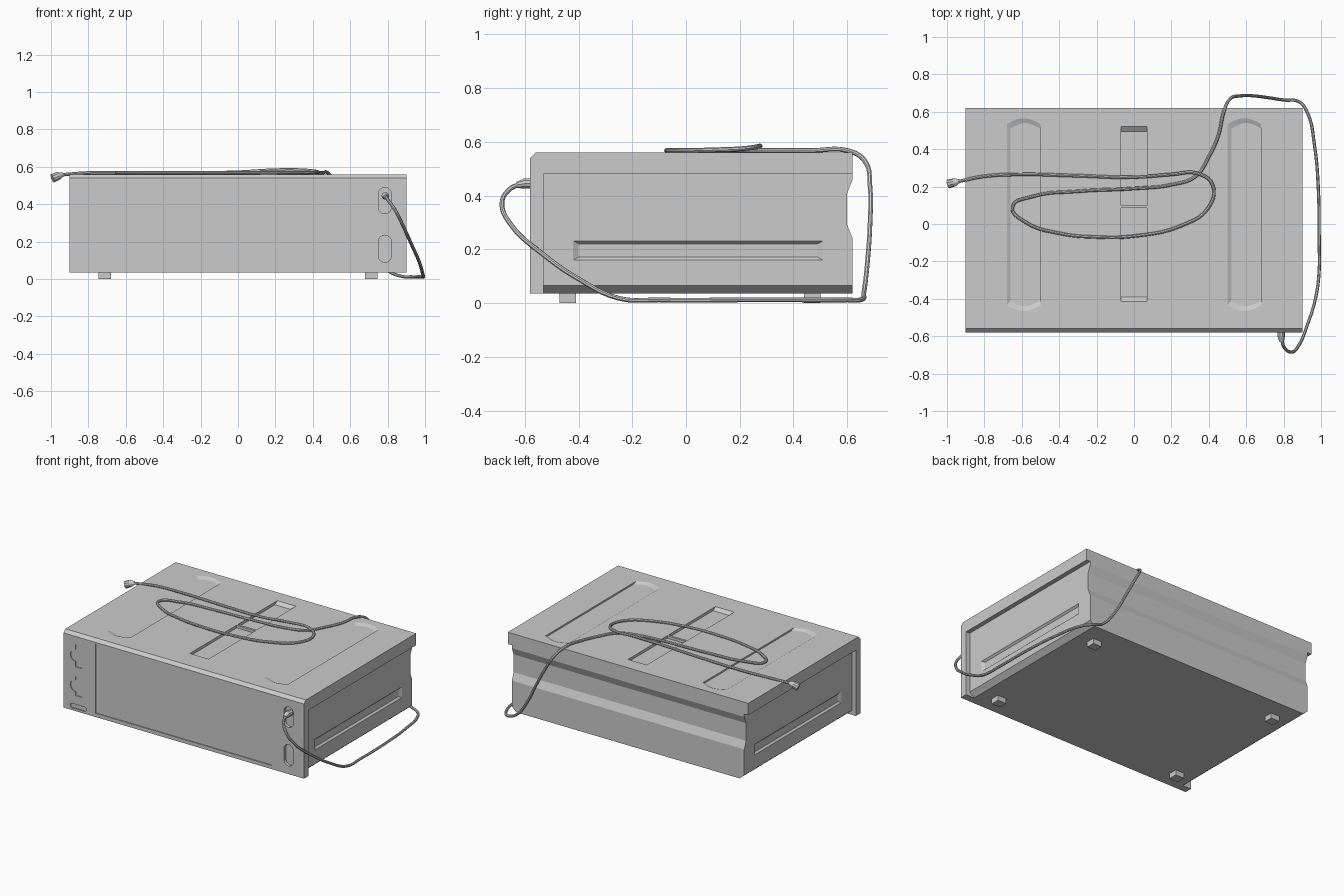
import bpy, bmesh, math
from mathutils import Vector

cube = bpy.data.objects.get("Cube")
if cube:
    bpy.data.objects.remove(cube, do_unlink=True)

grey = bpy.data.materials.new("plain_grey")
grey.use_nodes = True
COLOUR = (0.6, 0.6, 0.6, 1)
grey.diffuse_color = COLOUR
grey.node_tree.nodes["Principled BSDF"].inputs["Base Color"].default_value = COLOUR


def loft(name, ring_a, ring_b):
    """Closed solid between two matching outlines."""
    bm = bmesh.new()
    a = [bm.verts.new(p) for p in ring_a]
    b = [bm.verts.new(p) for p in ring_b]
    n = len(a)
    bm.faces.new(a)
    bm.faces.new(b)
    for i in range(n):
        j = (i + 1) % n
        bm.faces.new((a[i], a[j], b[j], b[i]))
    bmesh.ops.recalc_face_normals(bm, faces=bm.faces)
    mesh = bpy.data.meshes.new(name)
    bm.to_mesh(mesh)
    bm.free()
    mesh.materials.append(grey)
    obj = bpy.data.objects.new(name, mesh)
    bpy.context.collection.objects.link(obj)
    return obj


def activate(obj):
    bpy.ops.object.select_all(action="DESELECT")
    obj.select_set(True)
    bpy.context.view_layer.objects.active = obj


def cut(target, ring_mouth, ring_floor):
    """Carve a recess from its mouth outline down to its floor outline."""
    mouth = [Vector(p) for p in ring_mouth]
    floor = [Vector(p) for p in ring_floor]
    outer = [m + (m - f) * 0.3 for m, f in zip(mouth, floor)]
    cutter = loft("cutter", outer, floor)
    cutter.hide_render = True
    mod = target.modifiers.new("recess", "BOOLEAN")
    mod.operation, mod.solver, mod.object = "DIFFERENCE", "EXACT", cutter
    activate(target)
    bpy.ops.object.modifier_apply(modifier=mod.name)
    bpy.data.objects.remove(cutter, do_unlink=True)


def rect(u0, u1, v0, v1):
    return [(u0, v0), (u1, v0), (u1, v1), (u0, v1)]


def pill(cu, cv, w, h, steps=10):
    """Stadium outline, rounded on its shorter ends."""
    r = min(w, h) / 2
    pts = []
    for i in range(2 * steps + 2):
        second = i > steps
        t = math.pi * (i - second) / steps
        side = -1 if second else 1
        if h >= w:
            pts.append((cu + r * math.cos(t), cv + side * (h / 2 - r) + r * math.sin(t)))
        else:
            pts.append((cu - r * math.sin(t) - side * (w / 2 - r), cv + r * math.cos(t)))
    return pts


def on_front(pts, y):
    return [(u, y, v) for u, v in pts]


def on_top(pts, z):
    return [(u, v, z) for u, v in pts]


def on_side(pts, x):
    return [(x, u, v) for u, v in pts]


# Casing: side profile swept across the width
FRONT, TOP, SIDE, PANEL = -0.58, 0.56, 0.9, 0.87
profile = [(FRONT, 0.035), (FRONT, 0.54), (-0.56, TOP), (0.62, TOP), (0.62, 0.46),
           (0.6, 0.41), (0.6, 0.29), (0.62, 0.24), (0.62, 0.035)]
casing = loft("casing", on_side(profile, -SIDE), on_side(profile, SIDE))

for s in (1, -1):
    # Side panel recess, tucked under at the bottom
    section = [(0.95, 0.48), (PANEL, 0.48), (PANEL, 0.065), (0.835, 0.035), (0.83, 0), (0.95, 0)]
    ring = [[(s * x, y, z) for x, z in section] for y in (-0.53, 0.53)]
    cutter_start = [(s * x, -0.3, z) for x, z in section]
    cut(casing, [(x, 0.53 / 1.3 - 0.09 / 1.3 + 0.069, z) for x, _, z in cutter_start], ring[0])
    cut(casing, [(s * x, 0.3, z) for x, z in section], [(s * x, -0.2, z) for x, z in section])
    cut(casing, [(s * x, 0.35, z) for x, z in section], ring[1])
    # Slanted upper rear corner of the panel
    corner = [(0.5, 0.48), (0.55, 0.48), (0.53, 0.45), (0.5, 0.45)]
    cut(casing, on_side(corner, s * SIDE), on_side(corner, s * PANEL))
    # Long shallow channel along the panel
    cut(casing, on_side(rect(-0.42, 0.51, 0.16, 0.232), s * PANEL),
        on_side(rect(-0.4, 0.49, 0.171, 0.221), s * (PANEL - 0.012)))

# Top: two broad hollows with bowed ends
def hollow(x0, x1, half, bow=0.03, steps=8):
    pts = []
    for side in (1, -1):
        for i in range(steps + 1):
            t = i / steps
            u = t if side > 0 else 1 - t
            pts.append((x0 + (x1 - x0) * u, 0.05 + side * (half + bow * math.sin(math.pi * t))))
    return pts

for left in (-0.68, 0.5):
    cut(casing, on_top(hollow(left, left + 0.18, 0.485), TOP),
        on_top(hollow(left + 0.02, left + 0.179, 0.46), TOP - 0.01))

# Top: pair of central slots with ramped far ends
for near, far, ramp in ((0.1, 0.52, 0.495), (0.085, -0.415, -0.39)):
    cut(casing, on_top(rect(-0.07, 0.07, near, far), TOP),
        on_top(rect(-0.07, 0.07, near, ramp), TOP - 0.018))

# Front: door panel, two sockets and a slim slot
front_cuts = [(rect(-0.66, 0.66, 0.06, 0.53), 0.006),
              (pill(0.785, 0.42, 0.07, 0.14), 0.02),
              (pill(0.785, 0.162, 0.07, 0.145), 0.02),
              (pill(-0.79, 0.065, 0.12, 0.03), 0.008)]
# Front: two button recesses with a round bulge on the outer side
for cz, h in ((0.41, 0.15), (0.205, 0.13)):
    bulge = [(-0.81 - 0.04 * math.sin(math.pi * i / 10), cz + 0.04 * math.cos(math.pi * i / 10))
             for i in range(11)]
    front_cuts.append(([(-0.76, cz + h / 2), (-0.81, cz + h / 2)] + bulge
                       + [(-0.81, cz - h / 2), (-0.76, cz - h / 2)], 0.006))
for outline, depth in front_cuts:
    cut(casing, on_front(outline, FRONT), on_front(outline, FRONT + depth))

# Feet
for x in (-0.712, 0.712):
    for y in (-0.44, 0.47):
        base = rect(x - 0.033, x + 0.033, y - 0.03, y + 0.03)
        side = "left" if x > 0 else "right"
        end = "front" if y < 0 else "rear"
        loft(f"{end}_{side}_foot", on_top(base, 0), on_top(base, 0.036))

# Cable: from the socket, around the side and back, looped over the top
path = [(0.79, -0.61, 0.445), (0.8, -0.655, 0.425), (0.84, -0.685, 0.37), (0.88, -0.65, 0.29),
        (0.93, -0.53, 0.18), (0.97, -0.4, 0.09), (0.99, -0.25, 0.018), (0.99, -0.1, 0.012),
        (0.985, 0.2, 0.012), (0.965, 0.42, 0.012), (0.925, 0.6, 0.012), (0.88, 0.655, 0.014),
        (0.81, 0.662, 0.04), (0.72, 0.675, 0.15), (0.64, 0.685, 0.3), (0.57, 0.685, 0.43),
        (0.51, 0.665, 0.53), (0.48, 0.6, 0.568), (0.45, 0.47, 0.568), (0.4, 0.36, 0.568),
        (0.33, 0.255, 0.568), (0.2, 0.21, 0.568), (0, 0.19, 0.568), (-0.3, 0.175, 0.568),
        (-0.55, 0.145, 0.568), (-0.65, 0.09, 0.568), (-0.58, 0.01, 0.568), (-0.4, -0.05, 0.568),
        (-0.2, -0.07, 0.568), (0, -0.065, 0.568), (0.25, -0.01, 0.568), (0.4, 0.09, 0.57),
        (0.42, 0.21, 0.575), (0.34, 0.27, 0.583), (0.2, 0.265, 0.583), (0, 0.25, 0.572),
        (-0.3, 0.258, 0.568), (-0.6, 0.265, 0.568), (-0.8, 0.255, 0.568), (-0.95, 0.225, 0.557)]
curve = bpy.data.curves.new("cable", "CURVE")
curve.dimensions = "3D"
curve.bevel_depth, curve.bevel_resolution, curve.resolution_u = 0.009, 2, 5
curve.use_fill_caps = True
spline = curve.splines.new("BEZIER")
spline.bezier_points.add(len(path) - 1)
for point, co in zip(spline.bezier_points, path):
    point.co = co
    point.handle_left_type = point.handle_right_type = "AUTO"
curve.materials.append(grey)
cable = bpy.data.objects.new("cable", curve)
bpy.context.collection.objects.link(cable)
activate(cable)
bpy.ops.object.convert(target="MESH")
bpy.ops.object.shade_smooth_by_angle()


def plug(name, stations, sides=10):
    """Tapered round pieces along a line of (point, radius) stations."""
    axis = (Vector(stations[-1][0]) - Vector(stations[0][0])).normalized()
    turn = axis.to_track_quat("Z", "Y")
    rings = [[Vector(p) + turn @ Vector((r * math.cos(k * math.tau / sides),
                                         r * math.sin(k * math.tau / sides), 0))
              for k in range(sides)] for p, r in stations]
    for i in range(len(rings) - 1):
        loft(f"{name}_{i + 1}", rings[i], rings[i + 1])

plug("socket_plug", [((0.787, -0.555, 0.445), 0.02), ((0.787, -0.6, 0.445), 0.02),
                     ((0.79, -0.63, 0.44), 0.012)])
plug("free_plug", [((-0.935, 0.23, 0.56), 0.011), ((-0.96, 0.223, 0.552), 0.022),
                   ((-0.992, 0.214, 0.538), 0.024)])
